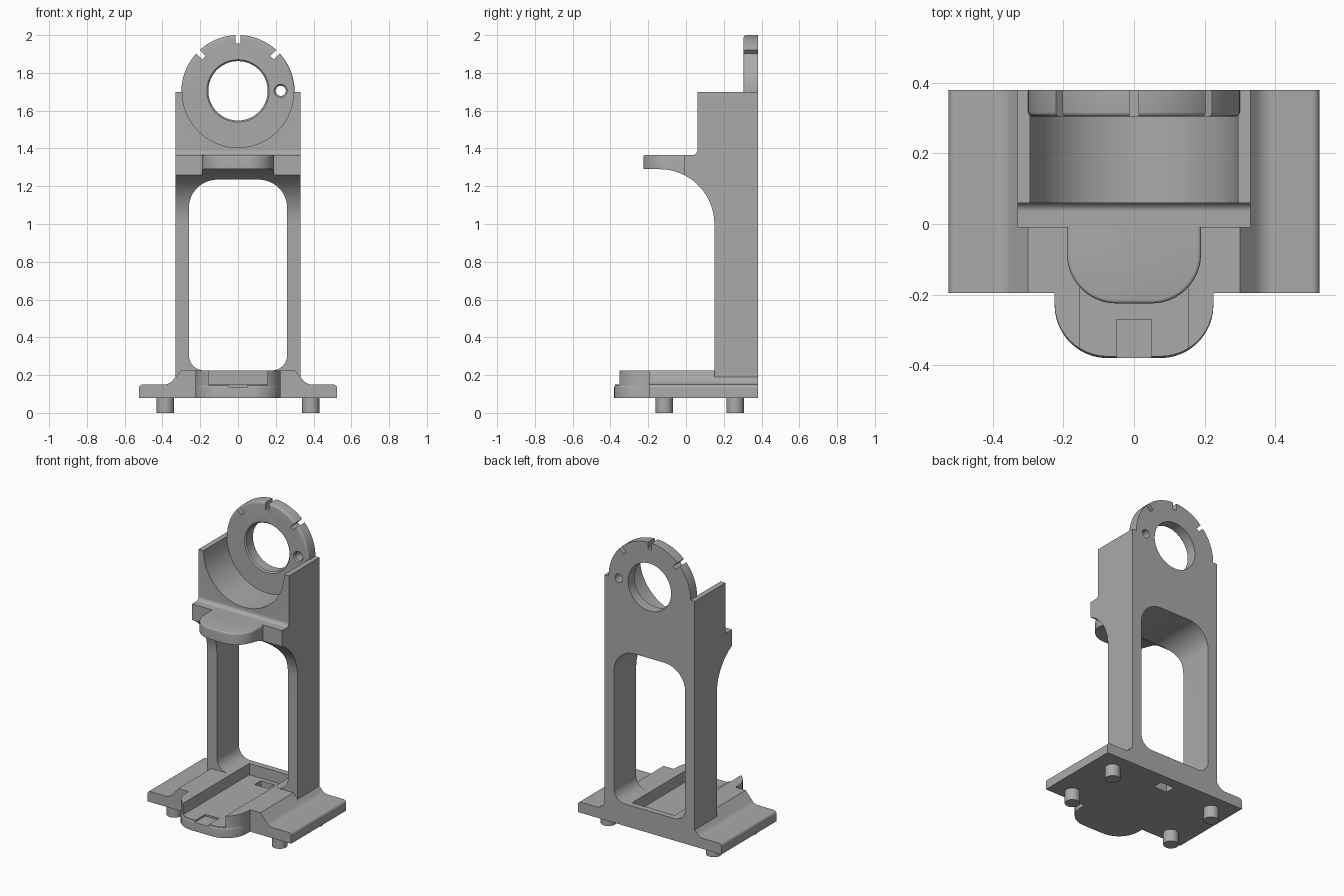
import bpy, bmesh, math
from mathutils import Vector

cube = bpy.data.objects.get("Cube")
if cube:
    bpy.data.objects.remove(cube, do_unlink=True)

grey = bpy.data.materials.new("plain_grey")
grey.use_nodes = True
colour = (0.40, 0.40, 0.40, 1)
grey.diffuse_color = colour
grey.node_tree.nodes["Principled BSDF"].inputs["Base Color"].default_value = colour

PLACE = {"x": lambda u, v, w: (w, u, v),
         "y": lambda u, v, w: (u, w, v),
         "z": lambda u, v, w: (u, v, w)}


def outline(points, steps=12):
    """Polygon whose corners (u, v, radius) are filleted."""
    result = []
    for i, corner in enumerate(points):
        p = Vector(corner[:2])
        r = corner[2] if len(corner) > 2 else 0
        if not r:
            result.append(p)
            continue
        a = (Vector(points[i - 1][:2]) - p).normalized()
        b = (Vector(points[(i + 1) % len(points)][:2]) - p).normalized()
        half = a.angle(b) / 2
        centre = p + (a + b).normalized() * r / math.sin(half)
        start = p + a * r / math.tan(half) - centre
        end = p + b * r / math.tan(half) - centre
        turn = math.atan2(start.x * end.y - start.y * end.x, start.dot(end))
        for k in range(steps + 1):
            t = turn * k / steps
            c, s = math.cos(t), math.sin(t)
            result.append(centre + Vector((start.x * c - start.y * s,
                                           start.x * s + start.y * c)))
    return result


def circle(u, v, r, sides=96):
    return [(u + r * math.cos(k * math.tau / sides), v + r * math.sin(k * math.tau / sides))
            for k in range(sides)]


def finish(name, bm):
    bmesh.ops.recalc_face_normals(bm, faces=bm.faces)
    mesh = bpy.data.meshes.new(name)
    bm.to_mesh(mesh)
    bm.free()
    mesh.materials.append(grey)
    ob = bpy.data.objects.new(name, mesh)
    bpy.context.collection.objects.link(ob)
    return ob


def prism(name, points, axis, lo, hi, bevel=0, end_points=None):
    """Extrude an outline along an axis; bevel rounds the edge of the hi cap."""
    bm = bmesh.new()
    place = PLACE[axis]
    low = [bm.verts.new(place(p[0], p[1], lo)) for p in points]
    high = [bm.verts.new(place(p[0], p[1], hi)) for p in end_points or points]
    bm.faces.new(low)
    cap = bm.faces.new(high)
    n = len(low)
    for i in range(n):
        j = (i + 1) % n
        bm.faces.new((low[i], low[j], high[j], high[i]))
    bmesh.ops.recalc_face_normals(bm, faces=bm.faces)
    if bevel:
        bmesh.ops.bevel(bm, geom=list(cap.edges), offset=bevel, segments=4,
                        profile=0.5, affect="EDGES", clamp_overlap=True)
    return finish(name, bm)


def box(name, x0, x1, y0, y1, z0, z1):
    return prism(name, [(x0, y0), (x1, y0), (x1, y1), (x0, y1)], "z", z0, z1)


def combine(target, other, operation):
    mod = target.modifiers.new(operation, "BOOLEAN")
    mod.operation, mod.solver, mod.object = operation, "EXACT", other
    bpy.context.view_layer.objects.active = target
    bpy.ops.object.modifier_apply(modifier=mod.name)
    bpy.data.objects.remove(other, do_unlink=True)


def cut(target, other):
    combine(target, other, "DIFFERENCE")


def add(target, other):
    combine(target, other, "UNION")


def tab(name, half, front, back, radius, lo, hi, bevel=0):
    pts = outline([(-half, back), (-half, front, radius), (half, front, radius), (half, back)])
    return prism(name, pts, "z", lo, hi, bevel)


def funnel(target, u, v, r, flare):
    """Round hole through the head with a widened front rim."""
    cut(target, prism("hole", circle(u, v, r), "y", 0.2, 0.5))
    cut(target, prism("rim", circle(u, v, r), "y", 0.305 + flare, 0.305 - flare,
                      end_points=circle(u, v, r + 2 * flare)))


# Column with its shelf, tongue and curved underside
frame = prism("frame", outline([(0.38, 0.1), (0.38, 1.70), (0.06, 1.70), (0.06, 1.365, 0.025),
                                (-0.01, 1.365), (-0.01, 0.1)]), "x", -0.33, 0.33)
add(frame, tab("tongue", 0.19, -0.225, 0.04, 0.14, 1.2, 1.365, 0.01))
cut(frame, prism("arch", outline([(-0.6, 0), (0.15, 0), (0.15, 1.29, 0.29), (-0.6, 1.29)], 24),
                 "x", -0.6, 0.6))

# Rounded window between the legs
cut(frame, prism("window", outline([(-0.26, 0.225, 0.08), (0.26, 0.225, 0.08),
                                    (0.26, 1.235, 0.15), (-0.26, 1.235, 0.15)]), "y", -0.3, 0.6))

# Cradle and ring head
cut(frame, prism("cradle", circle(0, 1.70, 0.295), "y", -0.2, 0.305))
add(frame, prism("ring", circle(0, 1.70, 0.30), "y", 0.38, 0.305, 0.012))
funnel(frame, 0, 1.705, 0.157, 0.008)
funnel(frame, 0.226, 1.705, 0.027, 0.008)
for angle in (-45, 0, 45):
    a = math.radians(angle)
    c, s = math.cos(a), math.sin(a)
    slot = [(u * c + v * s, 1.70 - u * s + v * c)
            for u, v in ((-0.013, 0.255), (0.013, 0.255), (0.013, 0.4), (-0.013, 0.4))]
    cut(frame, prism("slot", slot, "y", 0.2, 0.5))

# Base plate with raised middle and front tab
side = [(0.525, 0.08), (0.525, 0.15, 0.02), (0.365, 0.15, 0.06), (0.30, 0.225)]
mirrored = [(-p[0], *p[1:]) for p in reversed(side)]
base = prism("base", outline(side + mirrored), "y", -0.195, 0.38)
add(base, tab("front_tab", 0.225, -0.38, 0, 0.15, 0.08, 0.15, 0.015))
add(base, tab("tab_walls", 0.225, -0.375, 0, 0.15, 0.08, 0.225))
add(frame, base)

# Channel, front notch and floor hole
cut(frame, box("channel", -0.155, 0.155, -0.6, 0.34, 0.15, 0.225 + 0.005))
cut(frame, box("notch", -0.05, 0.05, -0.6, -0.27, 0.138, 0.2))
cut(frame, box("floor_hole", -0.05, 0.05, 0.245, 0.31, 0, 0.2))

# Locating pegs
parts = [frame]
for x, side_name in ((-0.385, "right"), (0.385, "left")):
    for y, end_name in ((-0.115, "front"), (0.26, "back")):
        pts = [(x + u, y + v) for u, v in circle(0, 0, 0.046, 40)]
        parts.append(prism(f"peg_{end_name}_{side_name}", pts, "z", 0, 0.09))

for ob in parts:
    bpy.ops.object.select_all(action="DESELECT")
    ob.select_set(True)
    bpy.context.view_layer.objects.active = ob
    bpy.ops.object.shade_smooth_by_angle(angle=math.radians(30))
